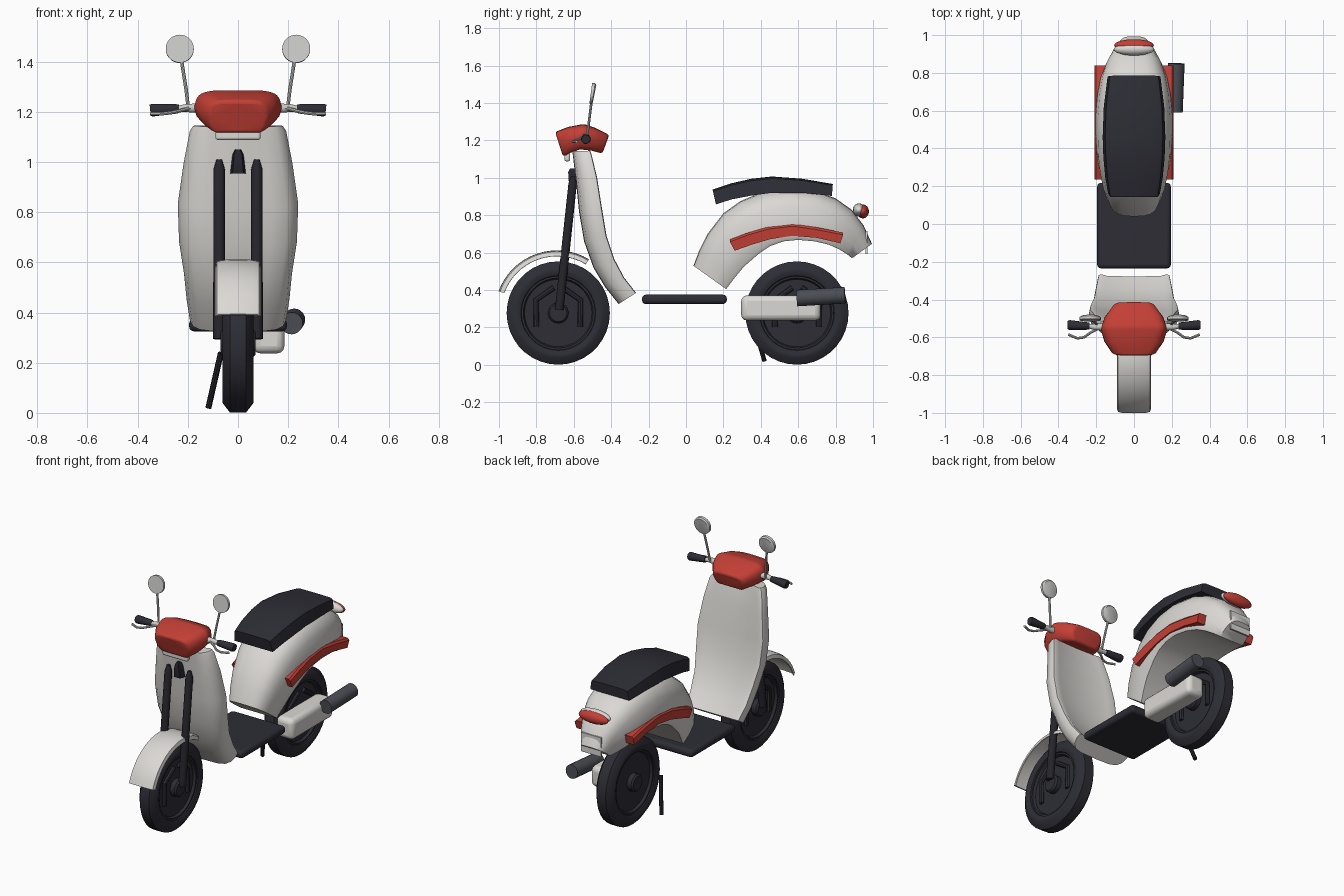
import bpy, bmesh, math
from mathutils import Vector, Matrix

if "Cube" in bpy.data.objects:
    bpy.data.objects.remove(bpy.data.objects["Cube"])


def material(name, rgb):
    m = bpy.data.materials.new(name)
    m.diffuse_color = (*rgb, 1)
    m.use_nodes = True
    m.node_tree.nodes["Principled BSDF"].inputs["Base Color"].default_value = m.diffuse_color
    return m


CREAM = material("warm white paint", (0.71, 0.69, 0.66))
RED = material("red paint", (0.55, 0.05, 0.036))
DARK = material("dark rubber", (0.026, 0.026, 0.036))
BLACK = material("black metal", (0.018, 0.018, 0.024))
GREY = material("muffler grey", (0.07, 0.075, 0.09))
CHROME = material("light metal", (0.6, 0.6, 0.59))


def finish(name, bm, mat, mirror=False, bevel=0, angle=35):
    bmesh.ops.recalc_face_normals(bm, faces=bm.faces[:])
    me = bpy.data.meshes.new(name)
    bm.to_mesh(me)
    bm.free()
    me.materials.append(mat)
    ob = bpy.data.objects.new(name, me)
    bpy.context.collection.objects.link(ob)
    bpy.ops.object.select_all(action='DESELECT')
    ob.select_set(True)
    bpy.context.view_layer.objects.active = ob
    bpy.ops.object.shade_smooth_by_angle(angle=math.radians(angle))
    if bevel:
        b = ob.modifiers.new("bevel", 'BEVEL')
        b.width, b.segments = bevel, 3
    if mirror:
        ob.modifiers.new("mirror", 'MIRROR')
    return ob


def loft(name, rings, mat, **kw):
    """Skin a list of equal-length rings and cap both ends."""
    bm = bmesh.new()
    vs = [[bm.verts.new(p) for p in r] for r in rings]
    n = len(vs[0])
    for a, b in zip(vs, vs[1:]):
        for i in range(n):
            j = (i + 1) % n
            bm.faces.new((a[i], a[j], b[j], b[i]))
    bm.faces.new(vs[0][::-1])
    bm.faces.new(vs[-1])
    return finish(name, bm, mat, **kw)


def section_loft(name, half, stations, mat, **kw):
    """half: (width fraction, depth fraction) points from centre to centre.
    station: outer y, outer z, inner y, inner z, half width."""
    section = half + [(-u, t) for u, t in half[-2:0:-1]]
    rings = [[(u * w, yo + (yi - yo) * t, zo + (zi - zo) * t) for u, t in section]
             for yo, zo, yi, zi, w in stations]
    return loft(name, rings, mat, **kw)


def lathe(name, profile, cy, cz, mat, n=36, **kw):
    """Turn (x, radius) points about an axle along x."""
    loft(name, [[(x, cy + r * math.cos(2 * math.pi * k / n), cz + r * math.sin(2 * math.pi * k / n))
                 for k in range(n)] for x, r in profile], mat, **kw)


def tube(name, pts, radii, mat, n=14, **kw):
    pts = [Vector(p) for p in pts]
    if not isinstance(radii, list):
        radii = [radii] * len(pts)
    rings, prev, q = [], None, None
    for i, p in enumerate(pts):
        d = (pts[min(i + 1, len(pts) - 1)] - pts[max(i - 1, 0)]).normalized()
        q = prev.rotation_difference(d) @ q if prev else d.to_track_quat('Z', 'Y')
        prev = d
        rings.append([p + q @ Vector((radii[i] * math.cos(a), radii[i] * math.sin(a), 0))
                      for a in (2 * math.pi * k / n for k in range(n))])
    return loft(name, rings, mat, **kw)


def box(name, lo, hi, mat, **kw):
    bm = bmesh.new()
    bmesh.ops.create_cube(bm, size=1)
    for v in bm.verts:
        v.co = [l + (h - l) * (c + 0.5) for l, h, c in zip(lo, hi, v.co)]
    return finish(name, bm, mat, **kw)


def ellipsoid(name, c, s, mat):
    bm = bmesh.new()
    bmesh.ops.create_uvsphere(bm, u_segments=24, v_segments=12, radius=1,
                              matrix=Matrix.Translation(c) @ Matrix.Diagonal((*s, 1)))
    return finish(name, bm, mat, angle=60)


# Wheels: turned tyre with recessed disc, hub and angular rim ribs
TYRE = [(.03, .18), (.046, .187), (.046, .197), (.053, .2), (.062, .222), (.061, .238), (.032, .276)]
for label, cy, both in (("front", -.683, True), ("rear", .593, False)):
    lathe(label + "_wheel", [(-x, r) for x, r in TYRE] + TYRE[::-1], cy, .277, DARK)
    lathe(label + "_hub", [(-.07, .046), (-.06, .055), (.06, .055), (.07, .046)], cy, .277, DARK, n=24)
    for side, angles in (("a", (212, 150, 100)), ("b", (80, 30, -32))):
        pts = [(.034, cy + .138 * math.cos(math.radians(a)), .277 + .138 * math.sin(math.radians(a)))
               for a in angles]
        tube(f"{label}_rim_rib_{side}", pts, .015, DARK, n=8, mirror=both)

# Front fender: curved shell swept over the wheel
arc = []
for k in range(17):
    a = math.radians(160 - 101 * k / 16)
    c, s = math.cos(a), math.sin(a)
    arc.append((-.69 + .332 * c, .28 + .332 * s, -.69 + .3 * c, .28 + .3 * s, .091))
section_loft("front_fender", [(0, 0), (.7, .06), (.93, .25), (1, .95), (.95, 1), (.86, .6), (0, .45)],
             arc, CREAM)

# Fork legs and horn
tube("fork_leg", [(.075, -.603, 1.01), (.075, -.606, .97), (.075, -.678, .295)],
     [.011, .023, .024], BLACK, mirror=True)
section_loft("horn", [(0, 0), (.7, 0), (1, .5), (1, 1), (0, 1)],
             [(-.62, 1.05, -.57, 1.05, .012), (-.63, 1.03, -.57, 1.03, .022),
              (-.625, .955, -.56, .955, .031)], BLACK)

# Leg shield
section_loft("leg_shield",
             [(0, 0), (.55, .02), (.8, .12), (.94, .35), (1, .75), (.97, .97), (.88, 1), (.75, .92), (0, .88)],
             [(-.608, 1.142, -.513, 1.145, .178), (-.605, 1.12, -.505, 1.125, .192),
              (-.588, .98, -.475, 1.0, .217), (-.572, .82, -.45, .84, .24),
              (-.545, .66, -.425, .69, .235), (-.495, .52, -.383, .565, .215),
              (-.432, .415, -.33, .465, .205), (-.36, .325, -.267, .385, .192)], CREAM, angle=50)

# Handlebar cowl with front trim below it
section_loft("handlebar_cowl", [(0, 0), (.6, .015), (.82, .07), (.95, .22), (1, .5), (.93, .78), (.78, 1), (0, 1)],
             [(-.70, 1.245, -.657, 1.113, .118), (-.63, 1.272, -.615, 1.135, .157),
              (-.545, 1.288, -.565, 1.152, .177), (-.48, 1.265, -.505, 1.145, .155),
              (-.41, 1.23, -.447, 1.13, .106)], RED, bevel=.014, angle=75)
box("cowl_trim", (-.09, -.65, 1.088), (.09, -.62, 1.135), CREAM, bevel=.01)

# Grips, collars, levers and mirrors on both sides
tube("grip", [(.235, -.54, 1.212), (.25, -.54, 1.212), (.34, -.535, 1.207), (.35, -.535, 1.206)],
     [.017, .02, .026, .023], DARK, mirror=True)
tube("bar_collar", [(.15, -.545, 1.215), (.21, -.545, 1.215), (.24, -.54, 1.212)],
     [.02, .016, .012], CHROME, mirror=True)
tube("brake_lever", [(.19, -.555, 1.215), (.23, -.575, 1.205), (.265, -.6, 1.197),
                     (.30, -.605, 1.193), (.348, -.585, 1.193)], .007, CHROME, n=8, mirror=True)
tube("mirror_stem", [(.198, -.53, 1.215), (.207, -.52, 1.29), (.226, -.505, 1.41)],
     .007, CHROME, n=8, mirror=True)
tube("mirror_head", [(.232, -.509, 1.452), (.232, -.494, 1.450), (.232, -.489, 1.449)],
     [.056, .056, .048], CHROME, n=28, mirror=True)

# Floorboard
box("floorboard", (-.195, -.235, .325), (.195, .218, .375), DARK, bevel=.02)

# Rear body swept along an arch
section_loft("rear_body",
             [(0, 0), (.4, .015), (.65, .07), (.83, .18), (.94, .35), (1, .65), (.98, .95), (.93, 1), (0, 1)],
             [(.04, .53, .215, .405, .135), (.07, .61, .26, .465, .155), (.115, .70, .31, .525, .172),
              (.20, .81, .39, .595, .19), (.29, .875, .45, .635, .199), (.41, .925, .52, .66, .203),
              (.55, .945, .60, .668, .203), (.69, .93, .69, .66, .193), (.80, .89, .765, .642, .175),
              (.885, .83, .82, .617, .15), (.95, .745, .86, .592, .118),
              (.994, .647, .888, .57, .085)], CREAM, angle=50)

# Seat
section_loft("seat", [(0, 0), (.8, .02), (.92, .12), (1, 1), (0, 1)],
             [(.142, .937, .16, .858, .137), (.24, .97, .245, .885, .152), (.35, .995, .35, .905, .162),
              (.46, 1.007, .46, .92, .166), (.62, .995, .62, .92, .16),
              (.785, .967, .78, .903, .14)], DARK)

# Side trim bars
trim = [(.235, .26, .67, .61), (.33, .35, .706, .642), (.44, .45, .738, .672),
        (.57, .57, .753, .69), (.70, .70, .735, .679), (.84, .825, .707, .65)]
loft("side_trim", [[(.09, yt, zt), (.2, yt, zt), (.21, yt, zt - .012), (.207, yb, zb), (.09, yb, zb)]
                   for yt, yb, zt, zb in trim], RED, mirror=True)

# Tail lamp and number plate
ellipsoid("tail_lamp_base", (0, .925, .828), (.108, .033, .036), CREAM)
ellipsoid("tail_lamp", (0, .946, .82), (.105, .032, .037), RED)
box("number_plate", (-.072, .961, .592), (.072, .971, .715), CREAM)

# Engine casing, muffler and side stand
box("engine_casing", (.06, .295, .237), (.185, .72, .371), CREAM, bevel=.03)
tube("muffler", [(.214, .593, .357), (.224, .85, .372)], .044, GREY, n=20)
tube("side_stand", [(-.068, .355, .24), (-.118, .42, .02)], .012, BLACK, n=8)
